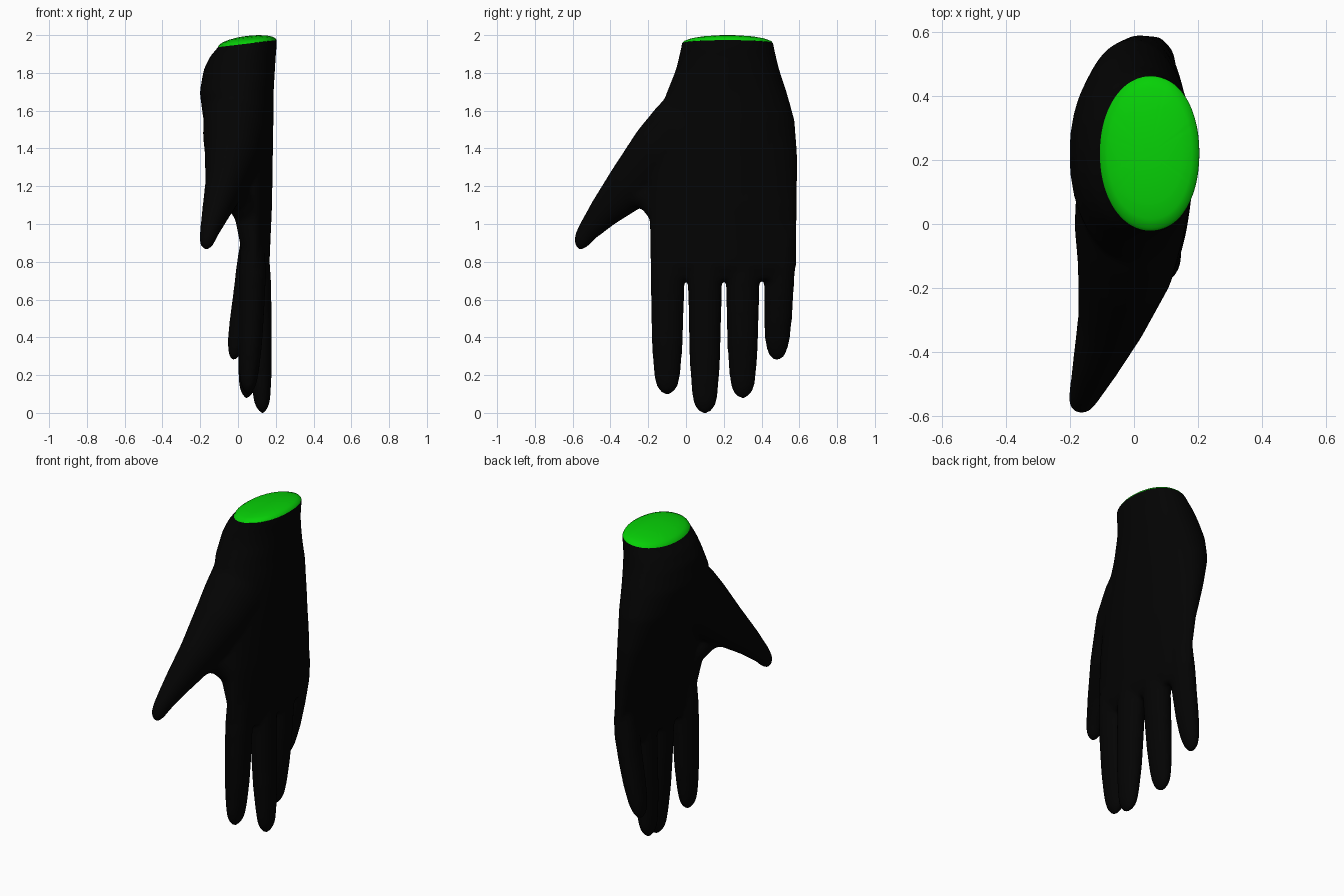
import bpy, bmesh, math
from mathutils import Vector

cube = bpy.data.objects.get("Cube")
if cube:
    bpy.data.objects.remove(cube)


def material(name, colour):
    m = bpy.data.materials.new(name)
    m.use_nodes = True
    m.diffuse_color = colour
    m.node_tree.nodes["Principled BSDF"].inputs["Base Color"].default_value = colour
    return m


black = material("black", (0.001, 0.001, 0.001, 1))
green = material("green", (0.002, 0.63, 0.002, 1))

bm = bmesh.new()
SIDES = 32


def loft(rings, bow=0.0, power=1.0, level=False):
    """Closed tube through rings of (x, y, z, half width, half thickness)."""
    centres = [Vector(r[:3]) for r in rings]
    loops = []
    for i, (c, r) in enumerate(zip(centres, rings)):
        t = (centres[min(i + 1, len(rings) - 1)] - centres[max(i - 1, 0)]).normalized()
        if level:
            t = Vector((0, 0, -1))
        a = Vector((1, 0, 0))
        a = (a - t * t.dot(a)).normalized()
        b = t.cross(a)
        loop = []
        for k in range(SIDES):
            ang = math.tau * k / SIDES
            s, q = math.sin(ang), math.cos(ang)
            s = math.copysign(abs(s) ** power, s)
            q = math.copysign(abs(q) ** power, q)
            p = c + b * (r[3] * s) + a * (r[4] * q)
            fade = min(1, max(0, (1.75 - p.z) / 0.5))
            p.x -= bow * fade * (p.y - 0.1) ** 2
            loop.append(bm.verts.new(p))
        loops.append(loop)
    for l0, l1 in zip(loops, loops[1:]):
        for k in range(SIDES):
            n = (k + 1) % SIDES
            bm.faces.new((l0[k], l0[n], l1[n], l1[k]))
    bm.faces.new(loops[0][::-1])
    bm.faces.new(loops[-1])


def finger(y0, y1, x0, x1, tip, width, thick, bend):
    """Tapering finger with a rounded end, hanging from the knuckle."""
    top = 1.0
    rings = []
    profile = [(0, 0.7), (0.15, 0.88), (0.3, 0.95), (0.5, 0.92), (0.7, 0.87), (0.85, 0.77)]
    zs = [(top + (tip - top) * f, w) for f, w in profile]
    zs += [(tip + d, w) for d, w in ((0.07, 0.68), (0.035, 0.56), (0.012, 0.38), (-0.004, 0.12))]
    for z, w in zs:
        f = (top - z) / (top - tip)
        rings.append((x0 + (x1 - x0) * f ** bend, y0 + (y1 - y0) * f, z,
                      width * w, thick * w ** 1.4))
    loft(rings)


# Wrist and palm, top to bottom
loft([(0.085, 0.22, 2.1, 0.23, 0.115),
      (0.068, 0.22, 2.0, 0.235, 0.136),
      (0.05, 0.22, 1.94, 0.246, 0.155),
      (0.026, 0.22, 1.89, 0.257, 0.174),
      (0.007, 0.22, 1.82, 0.274, 0.189),
      (-0.007, 0.216, 1.7, 0.318, 0.196),
      (0.003, 0.21, 1.55, 0.366, 0.185),
      (0.035, 0.2, 1.35, 0.391, 0.15),
      (0.077, 0.197, 1.1, 0.392, 0.104),
      (0.092, 0.197, 0.92, 0.39, 0.081),
      (0.093, 0.198, 0.78, 0.388, 0.074),
      (0.088, 0.2, 0.705, 0.37, 0.05)], bow=0.1, power=0.95, level=True)

# Thumb, base to tip
loft([(-0.01, 0.12, 1.62, 0.2, 0.17),
      (-0.014, -0.01, 1.47, 0.21, 0.172),
      (-0.027, -0.135, 1.365, 0.18, 0.15),
      (-0.07, -0.3, 1.2, 0.13, 0.106),
      (-0.118, -0.433, 1.065, 0.086, 0.074),
      (-0.153, -0.525, 0.958, 0.056, 0.05),
      (-0.164, -0.55, 0.915, 0.047, 0.042),
      (-0.169, -0.558, 0.887, 0.035, 0.032),
      (-0.171, -0.563, 0.866, 0.012, 0.012)])

# Web between thumb and index finger
loft([(-0.095, -0.38, 1.12, 0.05, 0.06),
      (-0.055, -0.28, 1.165, 0.075, 0.07),
      (-0.005, -0.185, 1.145, 0.08, 0.075),
      (0.05, -0.122, 1.05, 0.074, 0.07),
      (0.075, -0.105, 0.88, 0.074, 0.06)])

# Index, middle, ring and little fingers
finger(-0.097, -0.1, 0.08, 0.053, 0.1, 0.095, 0.078, 1.5)
finger(0.1, 0.1, 0.1, 0.13, 0.0, 0.095, 0.076, 1.5)
finger(0.3, 0.3, 0.092, 0.045, 0.08, 0.094, 0.078, 1.5)
finger(0.503, 0.48, 0.076, -0.028, 0.28, 0.086, 0.072, 1.5)

bmesh.ops.recalc_face_normals(bm, faces=bm.faces)
mesh = bpy.data.meshes.new("glove")
bm.to_mesh(mesh)
bm.free()
glove = bpy.data.objects.new("glove", mesh)
bpy.context.collection.objects.link(glove)

# Blend the parts into one skin
remesh = glove.modifiers.new("blend", 'REMESH')
remesh.mode = 'VOXEL'
remesh.voxel_size = 0.011
smooth = glove.modifiers.new("soften", 'SMOOTH')
smooth.factor = 0.5
smooth.iterations = 18
deps = bpy.context.evaluated_depsgraph_get()
skin = bpy.data.meshes.new_from_object(glove.evaluated_get(deps))
glove.modifiers.clear()
glove.data = skin
skin.materials.clear()
skin.materials.append(black)
skin.materials.append(green)

# Cut the wrist on a slant and close it with a shallow dome
bm = bmesh.new()
bm.from_mesh(skin)
low = min(v.co.z for v in bm.verts)
bmesh.ops.translate(bm, verts=bm.verts, vec=(0, 0, -low))
slant = 0.12
centre = Vector((0.05, 0.22, 1.955))
bmesh.ops.bisect_plane(bm, geom=bm.verts[:] + bm.edges[:] + bm.faces[:], dist=0.0005,
                       plane_co=centre, plane_no=Vector((-slant, 0, 1)).normalized(),
                       clear_outer=True)
for f in bm.faces:
    f.smooth = True
    f.material_index = 0
rim = [e for e in bm.edges if e.is_boundary]
edges = rim
start = {v: v.co.copy() for e in rim for v in e.verts}
for deg in (15, 32, 50, 68, 82):
    r, h = math.cos(math.radians(deg)), 0.041 * math.sin(math.radians(deg))
    out = bmesh.ops.extrude_edge_only(bm, edges=edges)["geom"]
    new_edges = [g for g in out if isinstance(g, bmesh.types.BMEdge) and g.is_boundary]
    fresh = {v for e in new_edges for v in e.verts}
    moved = {}
    for v in fresh:
        old = next(e.other_vert(v) for e in v.link_edges if e.other_vert(v) in start)
        moved[v] = start[old]
        v.co = centre + (start[old] - centre) * r + Vector((0, 0, h))
    for g in out:
        if isinstance(g, bmesh.types.BMFace):
            g.material_index = 1
            g.smooth = True
    start, edges = moved, new_edges
lid = bmesh.ops.contextual_create(bm, geom=edges)["faces"]
for f in lid:
    f.material_index = 1
    f.smooth = True
bmesh.ops.recalc_face_normals(bm, faces=bm.faces)
for e in rim:
    e.smooth = False
bm.to_mesh(skin)
bm.free()
